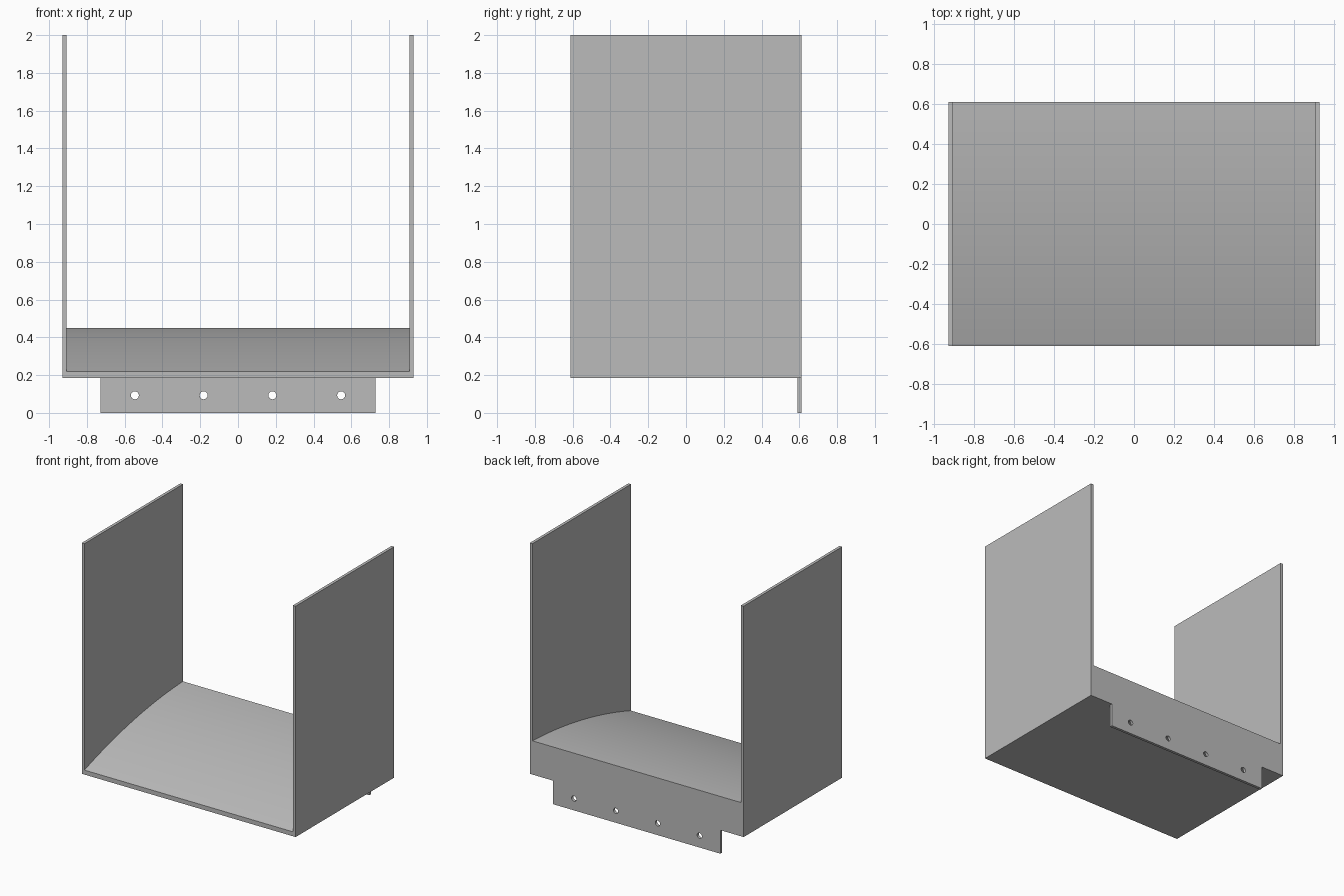
import bpy, bmesh, math

cube = bpy.data.objects.get("Cube")
if cube:
    bpy.data.objects.remove(cube, do_unlink=True)

# Single grey material
GREY = (0.5, 0.5, 0.5, 1)
grey = bpy.data.materials.new("plain grey")
grey.use_nodes = True
grey.diffuse_color = GREY
grey.node_tree.nodes["Principled BSDF"].inputs["Base Color"].default_value = GREY

OUTER, INNER, DEPTH = 0.93, 0.907, 0.612   # half sizes
BASE, LIP, REAR, TOP = 0.185, 0.22, 0.45, 2.0


def prism(name, profile, x0, x1):
    """Extrude a (y, z) profile from x0 to x1."""
    bm = bmesh.new()
    face = bm.faces.new([bm.verts.new((x0, y, z)) for y, z in profile])
    ext = bmesh.ops.extrude_face_region(bm, geom=[face])
    moved = [v for v in ext["geom"] if isinstance(v, bmesh.types.BMVert)]
    bmesh.ops.translate(bm, verts=moved, vec=(x1 - x0, 0, 0))
    bmesh.ops.recalc_face_normals(bm, faces=bm.faces)
    mesh = bpy.data.meshes.new(name)
    bm.to_mesh(mesh)
    bm.free()
    mesh.materials.append(grey)
    obj = bpy.data.objects.new(name, mesh)
    bpy.context.collection.objects.link(obj)
    return obj


def rect(y0, y1, z0, z1):
    return [(y0, z0), (y1, z0), (y1, z1), (y0, z1)]


def smooth(obj):
    bpy.ops.object.select_all(action="DESELECT")
    obj.select_set(True)
    bpy.context.view_layer.objects.active = obj
    bpy.ops.object.shade_smooth_by_angle(angle=math.radians(30))


# Side walls
for name, side in (("left_wall", 1), ("right_wall", -1)):
    prism(name, rect(-DEPTH, DEPTH, BASE, TOP), side * INNER, side * OUTER)

# Floor: flat underneath, arched ramp on top rising to the rear
STEPS, BULGE = 24, 0.045
ramp = []
for i in range(STEPS + 1):
    t = 1 - i / STEPS
    z = LIP + (REAR - LIP) * t + BULGE * 4 * t * (1 - t)
    ramp.append((DEPTH * (2 * t - 1), z))
floor = prism("ramp_floor", [(-DEPTH, BASE), (DEPTH, BASE)] + ramp, -INNER, INNER)
smooth(floor)

# Mounting tab hanging below the rear edge, with four bolt holes
tab = prism("mounting_tab", rect(DEPTH - 0.022, DEPTH, 0, BASE), -0.727, 0.727)
for i in range(4):
    bpy.ops.mesh.primitive_cylinder_add(
        vertices=32, radius=0.021, depth=0.2,
        location=((i - 1.5) * 0.364, DEPTH, 0.093), rotation=(math.pi / 2, 0, 0))
    cutter = bpy.context.object
    cutter.name = "hole_cutter"
    cutter.hide_render = True
    cutter.data.materials.append(grey)
    cut = tab.modifiers.new("bolt_hole", "BOOLEAN")
    cut.operation = "DIFFERENCE"
    cut.solver = "EXACT"
    cut.object = cutter
    bpy.context.view_layer.objects.active = tab
    bpy.ops.object.modifier_apply(modifier=cut.name)
    bpy.data.objects.remove(cutter, do_unlink=True)
smooth(tab)
